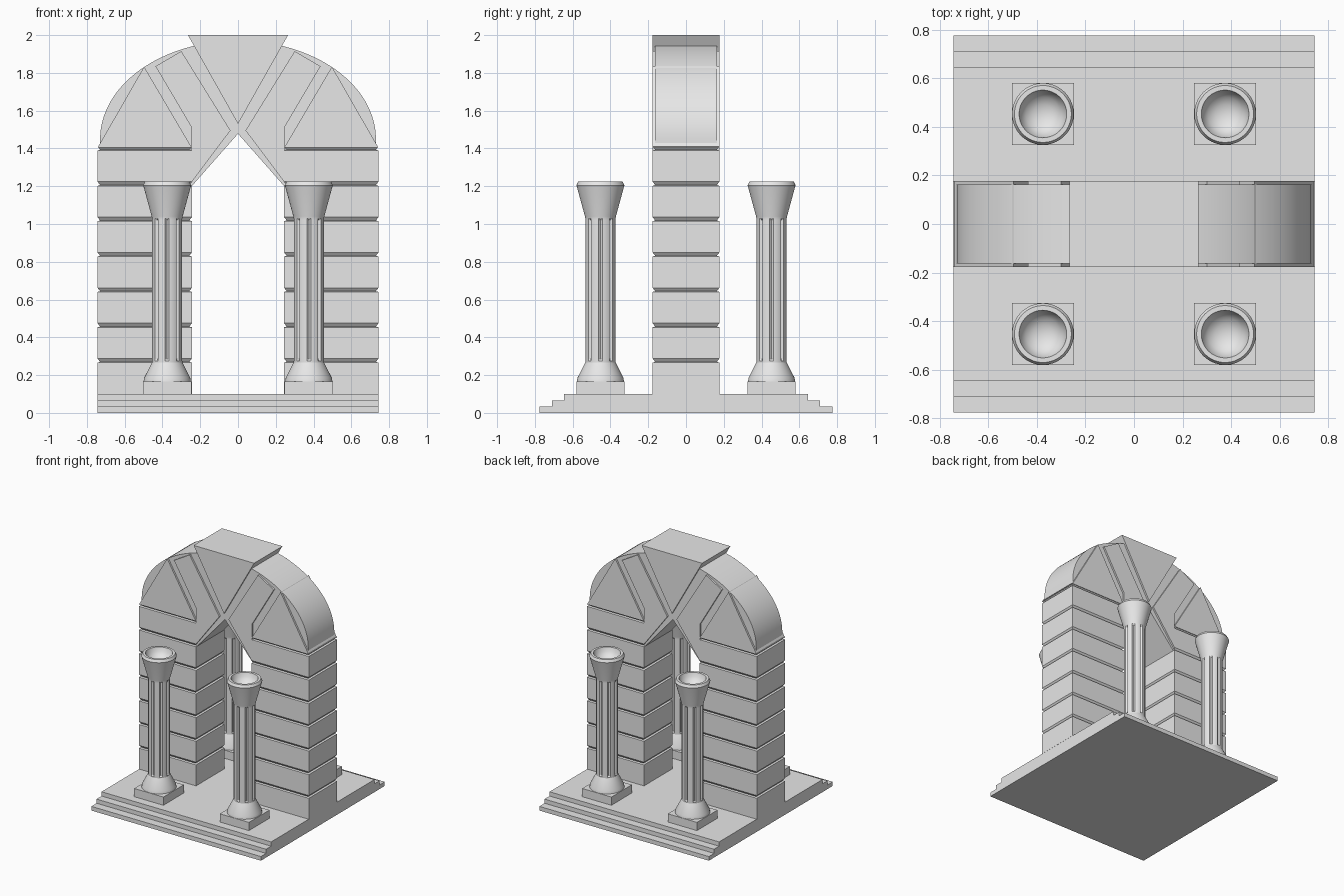
import bpy, bmesh, math
from mathutils import Vector

cube = bpy.data.objects.get("Cube")
if cube:
    bpy.data.objects.remove(cube, do_unlink=True)

# Single stone colour
STONE = (0.8, 0.8, 0.8, 1.0)
stone = bpy.data.materials.new("pale_grey_stone")
stone.use_nodes = True
stone.diffuse_color = STONE
stone.node_tree.nodes["Principled BSDF"].inputs["Base Color"].default_value = STONE


def finish(name, bm, smooth_angle=None):
    bmesh.ops.recalc_face_normals(bm, faces=bm.faces)
    mesh = bpy.data.meshes.new(name)
    bm.to_mesh(mesh)
    bm.free()
    mesh.materials.append(stone)
    obj = bpy.data.objects.new(name, mesh)
    bpy.context.collection.objects.link(obj)
    if smooth_angle:
        bpy.ops.object.select_all(action="DESELECT")
        obj.select_set(True)
        bpy.context.view_layer.objects.active = obj
        bpy.ops.object.shade_smooth_by_angle(angle=math.radians(smooth_angle))
    return obj


def prism(name, outline, half, axis="y", smooth_angle=None):
    """Extrude a flat outline symmetrically along x or y."""
    bm = bmesh.new()
    along = Vector((1, 0, 0)) if axis == "x" else Vector((0, 1, 0))
    verts = [bm.verts.new(Vector((0, a, z) if axis == "x" else (a, 0, z)) - along * half)
             for a, z in outline]
    face = bm.faces.new(verts)
    grown = bmesh.ops.extrude_face_region(bm, geom=[face], use_keep_orig=True)
    moved = [v for v in grown["geom"] if isinstance(v, bmesh.types.BMVert)]
    bmesh.ops.translate(bm, verts=moved, vec=along * half * 2)
    return finish(name, bm, smooth_angle)


def loft(name, rings, smooth_angle=None):
    """Skin a stack of closed rings and cap both ends."""
    bm = bmesh.new()
    loops = [[bm.verts.new(p) for p in ring] for ring in rings]
    for low, high in zip(loops, loops[1:]):
        for i in range(len(low)):
            j = (i + 1) % len(low)
            bm.faces.new((low[i], low[j], high[j], high[i]))
    bm.faces.new(loops[0])
    bm.faces.new(loops[-1])
    return finish(name, bm, smooth_angle)


def rect(cx, cy, hx, hy, z):
    return [(cx + sx * hx, cy + sy * hy, z)
            for sx, sy in ((-1, -1), (1, -1), (1, 1), (-1, 1))]


def mirrored(points, side):
    return [(side * x, z) for x, z in points]


# Stepped base
STEPS = [(0.775, 0, 0.033), (0.71, 0.033, 0.066), (0.647, 0.066, 0.1)]
half_profile = [(y, z) for y, low, high in STEPS for z in (low, high)]
prism("stepped_base", half_profile + mirrored(half_profile, -1)[::-1], 0.743, "x")

# Piers of coursed blocks, each course undercut at its lower edge
DEPTH, GROOVE = 0.177, 0.014
COURSES = [0.266 + 0.1872 * i for i in range(7)]
for side, label in ((1, "left"), (-1, "right")):
    levels = [(0.1, 0)]
    for z in COURSES:
        levels += [(z, 0), (z + 0.004, GROOVE), (z + 0.022, 0)]
    loft(label + "_pier", [rect(side * 0.494, 0, 0.25 - inset, DEPTH - inset, z)
                           for z, inset in levels])

# Arch body: elliptical top, pointed opening below
curve = [(0.73 * math.cos(t), 1.45 + 0.52 * math.sin(t))
         for t in (math.pi * i / 64 for i in range(65))]
foot = [(0.245, 1.2), (0.26, 1.21), (0.26, 1.4), (0.73, 1.4)]
prism("arch_body", [(0, 1.478)] + foot + curve + mirrored(foot, -1)[::-1],
      DEPTH - GROOVE, smooth_angle=30)

# Raised wedge stones, separated by grooves
INNER = [(0.04, 1.495), (0.3, 1.915), (0.437, 1.835), (0.245, 1.51), (0.245, 1.222)]
OUTER = [(0.245, 1.405), (0.497, 1.833), (0.743, 1.405)]
for side, label in ((1, "left"), (-1, "right")):
    prism(label + "_inner_wedge_stone", mirrored(INNER, side), DEPTH)
    prism(label + "_outer_wedge_stone", mirrored(OUTER, side), DEPTH)
prism("keystone", [(0.265, 2), (-0.265, 2), (0, 1.53)], DEPTH)

# Columns: flared foot, eight flutes, flared capital with a hollow top
SEGMENTS, PER_FLUTE = 96, 12
FLUTE = {0: 1, 1: 0.75, PER_FLUTE - 1: 0.75}
PROFILE = [(0.165, 0.125, 0), (0.185, 0.122, 0), (0.268, 0.08, 0), (0.275, 0.08, 0),
           (0.285, 0.08, 0.011), (1.02, 0.08, 0.011), (1.03, 0.08, 0), (1.04, 0.082, 0),
           (1.205, 0.127, 0), (1.225, 0.117, 0), (1.225, 0.098, 0),
           (1.195, 0.089, 0), (1.17, 0.07, 0), (1.152, 0.04, 0), (1.147, 0.01, 0)]


def column_ring(cx, cy, z, radius, depth):
    ring = []
    for i in range(SEGMENTS):
        a = math.tau * i / SEGMENTS
        r = radius - depth * FLUTE.get(i % PER_FLUTE, 0)
        ring.append((cx + r * math.cos(a), cy + r * math.sin(a), z))
    return ring


for sx, lr in ((1, "left"), (-1, "right")):
    for sy, fb in ((-1, "front"), (1, "back")):
        cx, cy = sx * 0.375, sy * 0.453
        name = f"{fb}_{lr}_column"
        loft(name + "_plinth", [rect(cx, cy, 0.128, 0.128, z) for z in (0.1, 0.165)])
        loft(name, [column_ring(cx, cy, *p) for p in PROFILE], 25)
